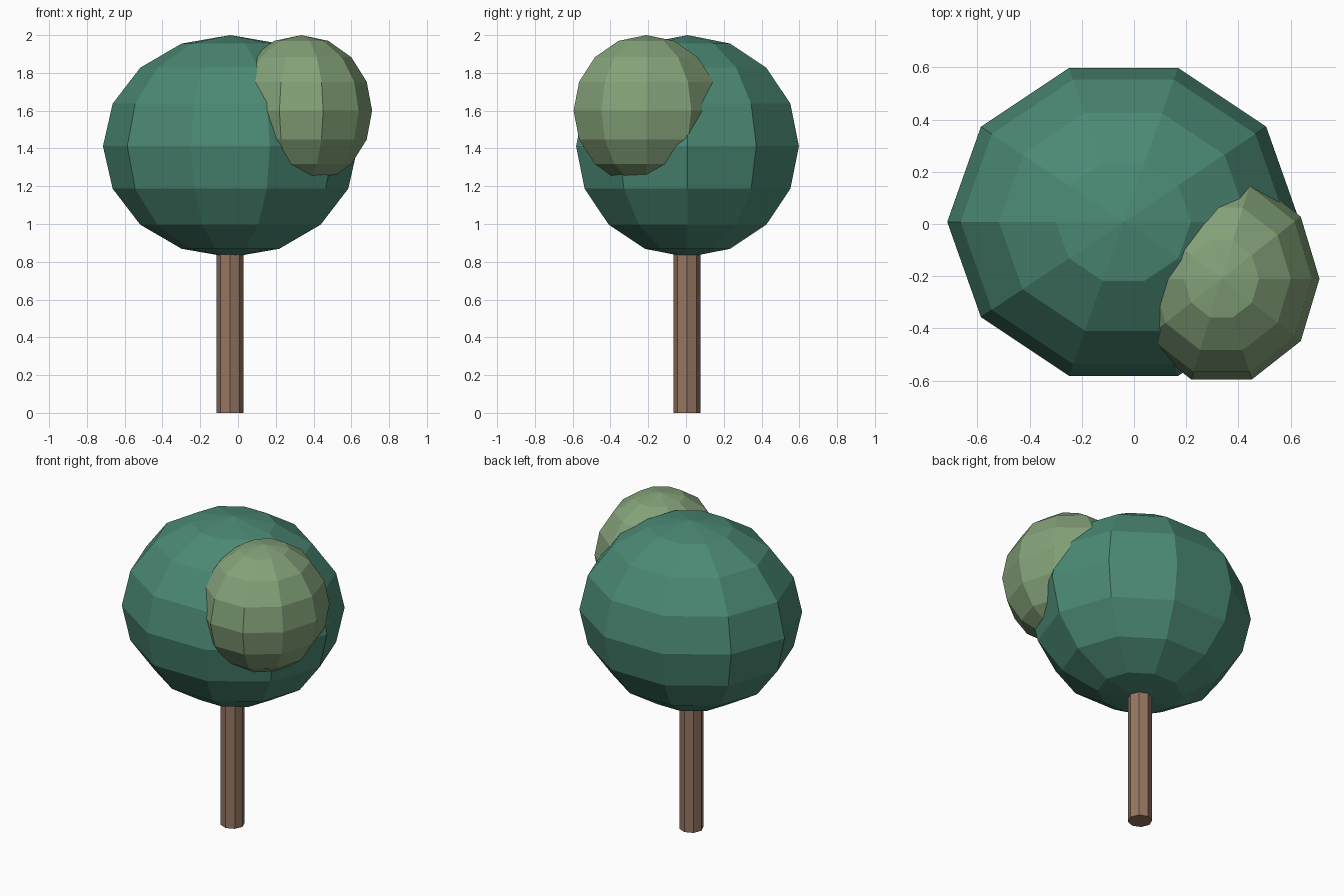
import bpy, bmesh
from math import sin, cos, pi

if "Cube" in bpy.data.objects:
    bpy.data.objects.remove(bpy.data.objects["Cube"])


def finish(bm, name, color):
    mesh = bpy.data.meshes.new(name)
    bmesh.ops.recalc_face_normals(bm, faces=bm.faces)
    bm.to_mesh(mesh)
    bm.free()
    mat = bpy.data.materials.new(name + "_material")
    mat.diffuse_color = color
    mat.use_nodes = True
    mat.node_tree.nodes["Principled BSDF"].inputs["Base Color"].default_value = mat.diffuse_color
    mesh.materials.append(mat)
    obj = bpy.data.objects.new(name, mesh)
    bpy.context.collection.objects.link(obj)
    return obj


def foliage(name, center, radii, color, segments=10, rings=8):
    # Spin a half circle so the first meridian lies on the x axis
    bm = bmesh.new()
    verts = [bm.verts.new((sin(pi * i / rings), 0, cos(pi * i / rings)))
             for i in range(rings + 1)]
    edges = [bm.edges.new(pair) for pair in zip(verts, verts[1:])]
    bmesh.ops.spin(bm, geom=verts + edges, cent=(0, 0, 0), axis=(0, 0, 1),
                   angle=2 * pi, steps=segments, use_duplicate=False)
    bmesh.ops.remove_doubles(bm, verts=bm.verts, dist=1e-4)
    bmesh.ops.scale(bm, vec=radii, verts=bm.verts)
    bmesh.ops.translate(bm, vec=center, verts=bm.verts)
    return finish(bm, name, color)


# Trunk: octagonal post running up into the crown
bottom, top = 0.0, 1.0
bm = bmesh.new()
bmesh.ops.create_cone(bm, cap_ends=True, segments=8, radius1=0.072,
                      radius2=0.072, depth=top - bottom)
bmesh.ops.translate(bm, vec=(-0.042, 0.005, (top + bottom) / 2), verts=bm.verts)
finish(bm, "trunk", (0.30, 0.18, 0.12, 1))

# Main crown and the smaller leaf clump on its front right
foliage("crown", (-0.04, 0.008, 1.412), (0.675, 0.62, 0.588), (0.07, 0.25, 0.175, 1))
foliage("small_leaf_clump", (0.335, -0.21, 1.6), (0.375, 0.405, 0.4), (0.23, 0.36, 0.19, 1))
